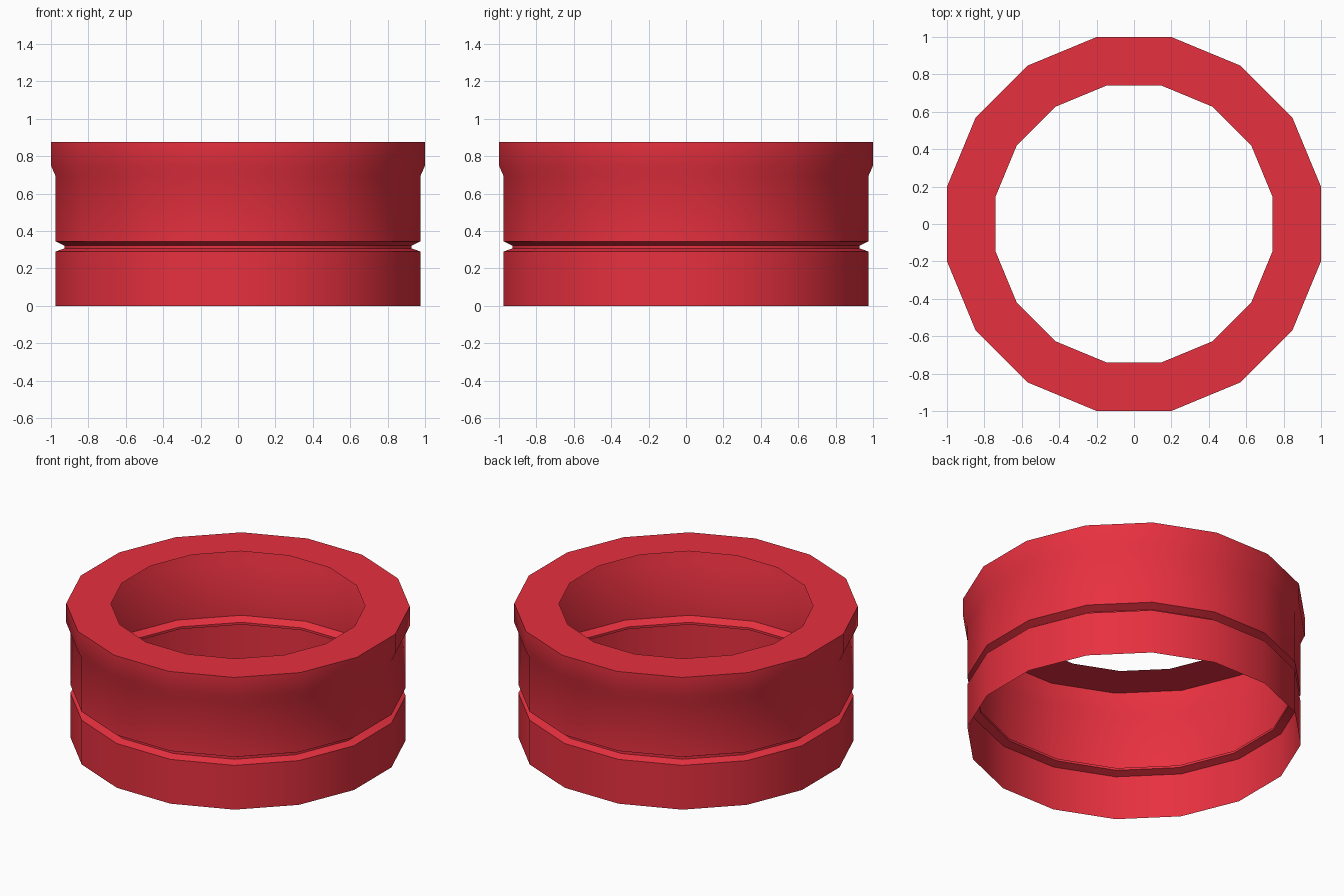
import bpy, bmesh, math

if "Cube" in bpy.data.objects:
    bpy.data.objects.remove(bpy.data.objects["Cube"])

SIDES = 16
# Half-width across flats and height, from the bottom rim up to the inner lip
PROFILE = [(0.976, 0.0), (0.976, 0.29), (0.928, 0.307), (0.928, 0.322),
           (0.976, 0.345), (0.976, 0.695), (1.0, 0.75), (1.0, 0.877),
           (0.74, 0.877)]

# Open single-walled shell: the profile swept round a 16-sided ring
bm = bmesh.new()
step = 2 * math.pi / SIDES
rings = []
for flat, z in PROFILE:
    r = flat / math.cos(step / 2)
    rings.append([bm.verts.new((r * math.cos((i + 0.5) * step),
                                r * math.sin((i + 0.5) * step), z))
                  for i in range(SIDES)])
for low, high in zip(rings, rings[1:]):
    for i in range(SIDES):
        j = (i + 1) % SIDES
        bm.faces.new((low[i], low[j], high[j], high[i]))

mesh = bpy.data.meshes.new("grooved_collar")
bm.to_mesh(mesh)
bm.free()
collar = bpy.data.objects.new("grooved_collar", mesh)
bpy.context.collection.objects.link(collar)

# Red finish
red = bpy.data.materials.new("red")
red.diffuse_color = (0.8, 0.03, 0.05, 1)
red.use_nodes = True
red.node_tree.nodes["Principled BSDF"].inputs["Base Color"].default_value = red.diffuse_color
mesh.materials.append(red)

# Smooth round the wall, crisp at the groove and the top edge
bpy.context.view_layer.objects.active = collar
collar.select_set(True)
bpy.ops.object.shade_smooth_by_angle(angle=math.radians(30))
